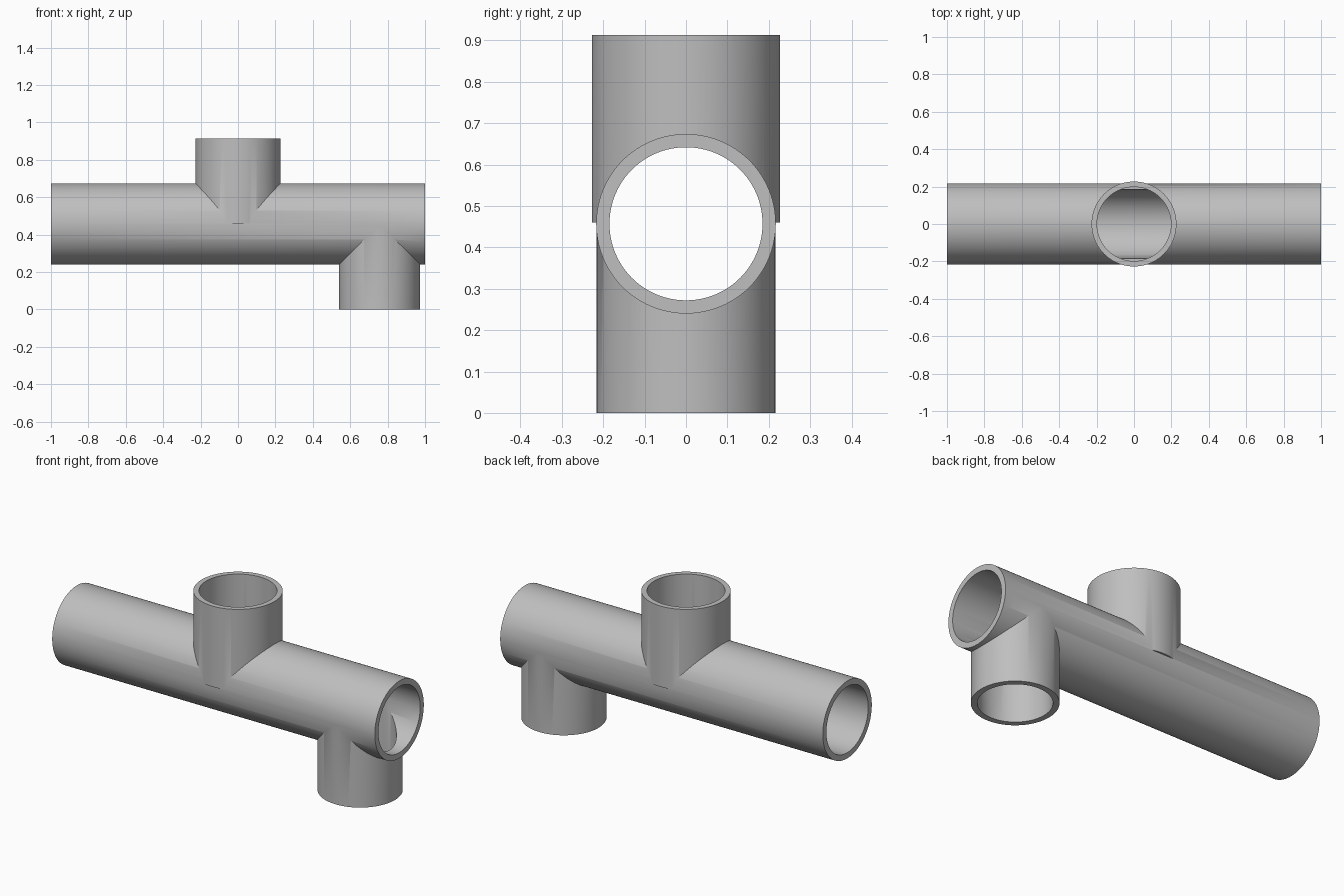
import bpy, math

if "Cube" in bpy.data.objects:
    bpy.data.objects.remove(bpy.data.objects["Cube"], do_unlink=True)

AXIS_Z = 0.457          # height of the main pipe's axis
TOP_Z = 0.913
BRANCH_X = 0.757        # lower branch position

grey = bpy.data.materials.new("pipe_grey")
grey.use_nodes = True
colour = (0.52, 0.52, 0.52, 1)
grey.diffuse_color = colour
grey.node_tree.nodes["Principled BSDF"].inputs["Base Color"].default_value = colour


def cylinder(name, radius, start, end, x=0, along_x=False):
    """Solid cylinder running from start to end, along z or along x."""
    mid = (start + end) / 2
    bpy.ops.mesh.primitive_cylinder_add(
        vertices=96, radius=radius, depth=end - start,
        location=(mid, 0, AXIS_Z) if along_x else (x, 0, mid),
        rotation=(0, math.pi / 2, 0) if along_x else (0, 0, 0))
    obj = bpy.context.object
    obj.name = name
    obj.data.materials.append(grey)
    return obj


def combine(target, tool, operation):
    """Apply a boolean and discard the tool."""
    mod = target.modifiers.new(operation.lower(), 'BOOLEAN')
    mod.operation = operation
    mod.solver = 'EXACT'
    mod.object = tool
    bpy.context.view_layer.objects.active = target
    bpy.ops.object.modifier_apply(modifier=mod.name)
    bpy.data.objects.remove(tool, do_unlink=True)


# Outer walls: long run, raised collar and lower branch
pipe = cylinder("pipe_fitting", 0.217, -1, 1, along_x=True)
combine(pipe, cylinder("upper_collar", 0.227, AXIS_Z + 0.003, TOP_Z), 'UNION')
combine(pipe, cylinder("lower_branch", 0.2165, 0, AXIS_Z, BRANCH_X), 'UNION')

# Bores through all three arms
combine(pipe, cylinder("main_bore", 0.185, -1.1, 1.1, along_x=True), 'DIFFERENCE')
combine(pipe, cylinder("upper_bore", 0.198, AXIS_Z + 0.003, TOP_Z + 0.1), 'DIFFERENCE')
combine(pipe, cylinder("lower_bore", 0.1845, -0.1, AXIS_Z, BRANCH_X), 'DIFFERENCE')

# Smooth walls with crisp rims and seams
bpy.ops.object.select_all(action='DESELECT')
pipe.select_set(True)
bpy.context.view_layer.objects.active = pipe
bpy.ops.object.shade_smooth_by_angle(angle=math.radians(30))
